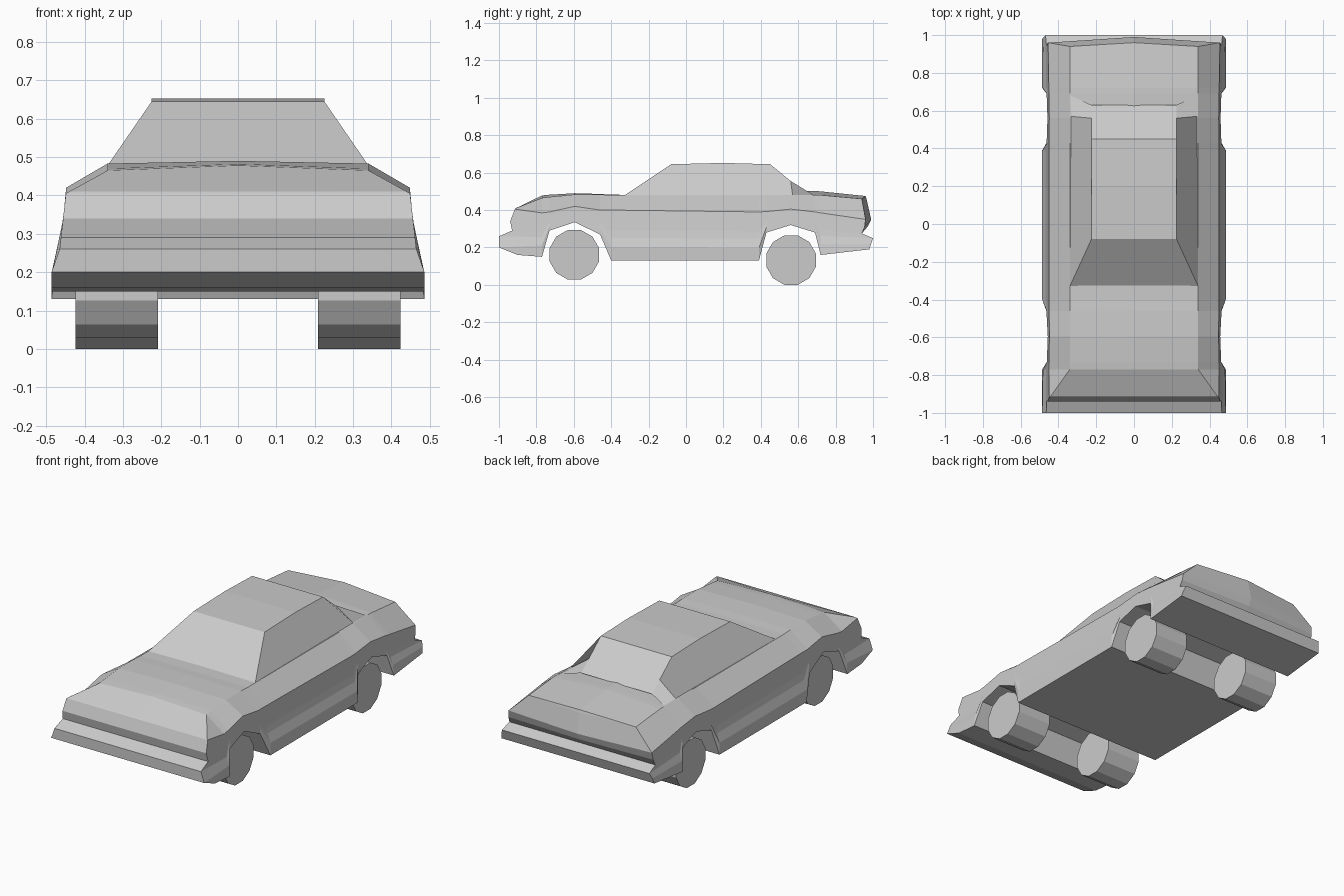
import bpy, bmesh, math
from mathutils import Matrix

if "Cube" in bpy.data.objects:
    bpy.data.objects.remove(bpy.data.objects["Cube"])


def finish(name, bm, mirror=True):
    """Weld, mirror across x = 0 and turn into an object."""
    bmesh.ops.remove_doubles(bm, verts=bm.verts[:], dist=0.0005)
    if mirror:
        geom = bm.verts[:] + bm.edges[:] + bm.faces[:]
        bmesh.ops.mirror(bm, geom=geom, matrix=Matrix.Identity(4),
                         merge_dist=0.0005, axis='X')
        bmesh.ops.remove_doubles(bm, verts=bm.verts[:], dist=0.0005)
    bmesh.ops.recalc_face_normals(bm, faces=bm.faces[:])
    mesh = bpy.data.meshes.new(name)
    bm.to_mesh(mesh)
    bm.free()
    obj = bpy.data.objects.new(name, mesh)
    bpy.context.collection.objects.link(obj)
    return obj


def flank(z):
    """Half width of the body side at height z."""
    pts = [(0, .486), (.2, .486), (.26, .465), (.41, .448), (1, .448)]
    for (z0, x0), (z1, x1) in zip(pts, pts[1:]):
        if z <= z1:
            return x0 + (x1 - x0) * (z - z0) / (z1 - z0)


def section(ys, zs, shoulder=.34):
    """Half cross-section: floor centre, side rows, shoulder, top centre."""
    xs = [flank(z) for z in zs[:-2]] + [shoulder, 0]
    return [(0, ys[0], zs[0])] + list(zip(xs, ys, zs))


def mid_section(y, low, belt, shoulder, top):
    rows = [low + (belt - low) * t for t in (0, .26, .45, .6, .78, 1)]
    return section([y] * 8, rows + [shoulder, top])


def closing(ys, zs):
    return [(0, ys[0], zs[0])] + [(0, y, z) for y, z in zip(ys, zs)]


# Body shell: nose with bumper, wheel arches, sills, tail with bumper
nose_y = (-.90, -1, -1, -.93, -.94, -.915, -.91, -.905)
nose_z = (.16, .20, .26, .29, .34, .405, .41, .412)
tail_y = (.98, .99, 1, .94, .955, .96, .94, .96)
tail_z = (.19, .22, .25, .275, .31, .35, .46, .475)
tail_mid_y = (.98, .99, 1, .94, .97, .99, .965, .96)
stations = [
    (-.77, .15, .385, .465, .478),
    (-.73, .29, .39, .47, .482),
    (-.595, .335, .42, .483, .49),
    (-.46, .27, .40, .483, .486),
    (-.40, .13, .40, .48, .482),
    (.39, .13, .39, .48, .48),
    (.43, .28, .392, .48, .49),
    (.56, .32, .405, .48, .505),
    (.69, .28, .39, .48, .502),
    (.72, .16, .385, .48, .50),
]
rings = [closing(nose_y, nose_z), section(nose_y, nose_z, .44)]
rings += [mid_section(*s) for s in stations]
rings += [section(tail_y, tail_z), closing(tail_mid_y, tail_z)]

bm = bmesh.new()
grid = [[bm.verts.new(p) for p in ring] for ring in rings]
for a, b in zip(grid, grid[1:]):
    for i in range(len(a) - 1):
        bm.faces.new((a[i], a[i + 1], b[i + 1], b[i]))
finish("body_shell", bm)

# Cabin: windscreen, roof and rear window strip, plus side glass and pillar
profile = [(.34, -.33, .478), (.225, -.08, .645), (.225, .2, .652),
           (.225, .45, .645), (.225, .56, .555), (.225, .63, .50)]
bm = bmesh.new()
edge = [bm.verts.new(p) for p in profile]
centre = [bm.verts.new((0, y, z)) for x, y, z in profile]
for i in range(len(edge) - 1):
    bm.faces.new((edge[i], edge[i + 1], centre[i + 1], centre[i]))
pillar = bm.verts.new((.335, .57, .478))
deck_corner = bm.verts.new((.335, .68, .482))
bm.faces.new(edge[:5] + [pillar])
bm.faces.new((edge[4], edge[5], deck_corner, pillar))
finish("cabin", bm)

# Wheels: twelve-sided drums with a flat side down
turn = Matrix.Rotation(math.pi / 2, 4, 'Y') @ Matrix.Rotation(math.radians(15), 4, 'Z')
for label, y, z in (("front", -.597, .161), ("rear", .562, .1325)):
    for side, sx in (("left", 1), ("right", -1)):
        bm = bmesh.new()
        bmesh.ops.create_cone(bm, cap_ends=True, segments=12, radius1=.137,
                              radius2=.137, depth=.215,
                              matrix=Matrix.Translation((sx * .316, y, z)) @ turn)
        finish(f"{label}_{side}_wheel", bm, mirror=False)
